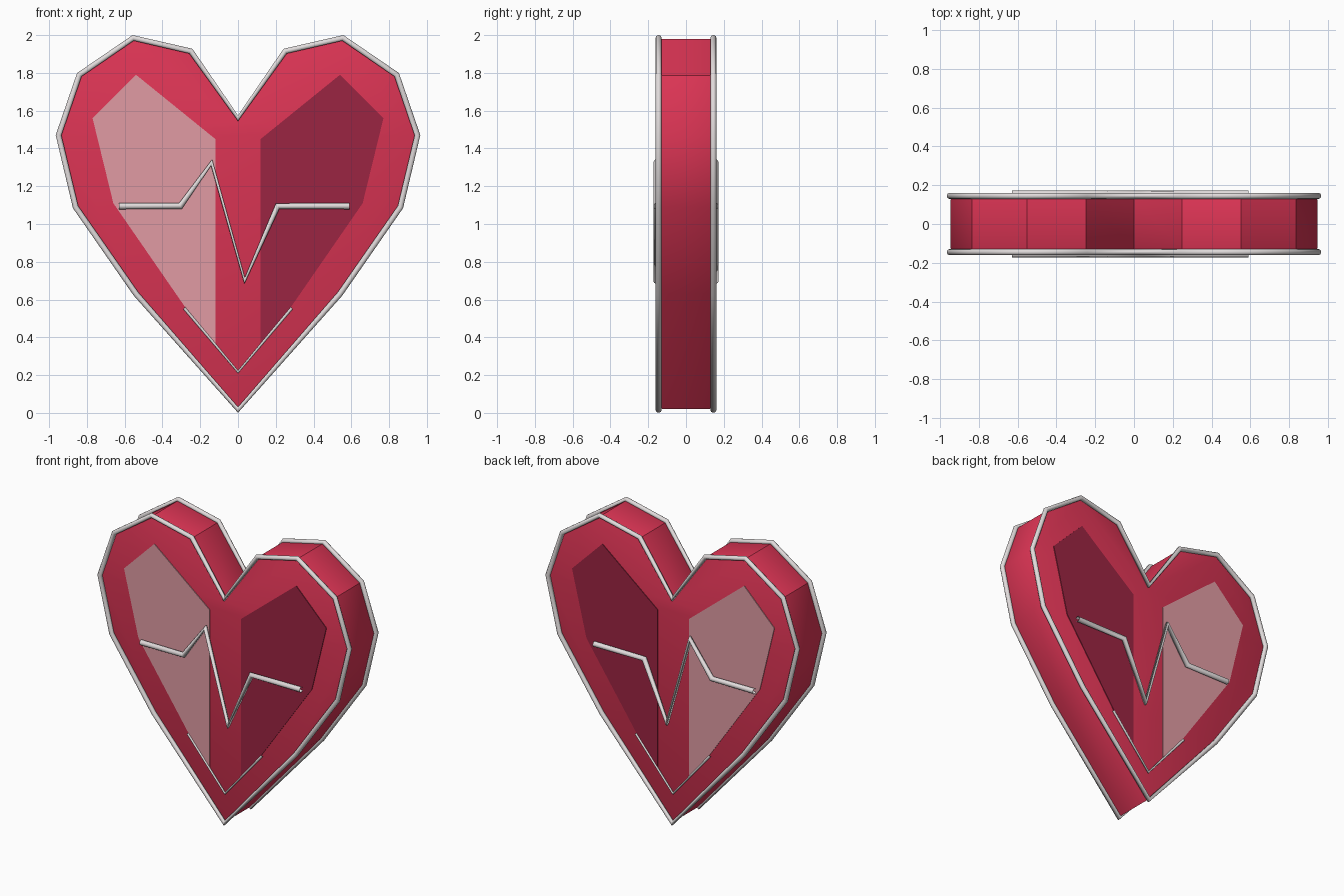
import bpy, bmesh

if "Cube" in bpy.data.objects:
    bpy.data.objects.remove(bpy.data.objects["Cube"])


def material(name, rgb):
    m = bpy.data.materials.new(name)
    m.diffuse_color = (*rgb, 1)
    m.use_nodes = True
    m.node_tree.nodes["Principled BSDF"].inputs["Base Color"].default_value = m.diffuse_color
    return m


RED = material("red", (0.72, 0.035, 0.09))
PINK = material("pale_pink", (0.75, 0.33, 0.37))
WINE = material("wine", (0.33, 0.018, 0.055))
SILVER = material("silver", (0.75, 0.71, 0.71))


def slab(name, pts, y0, y1, mat, bevel=0):
    """Extrude an xz profile between two y values."""
    bm = bmesh.new()
    face = bm.faces.new([bm.verts.new((x, y0, z)) for x, z in pts])
    ext = bmesh.ops.extrude_face_region(bm, geom=[face])
    verts = [v for v in ext["geom"] if isinstance(v, bmesh.types.BMVert)]
    bmesh.ops.translate(bm, verts=verts, vec=(0, y1 - y0, 0))
    bmesh.ops.recalc_face_normals(bm, faces=bm.faces)
    if bevel:
        rim = [e for e in bm.edges if abs(e.verts[0].co.y - e.verts[1].co.y) < 1e-5]
        bmesh.ops.bevel(bm, geom=rim, offset=bevel, segments=2, profile=0.5, affect='EDGES')
    me = bpy.data.meshes.new(name)
    bm.to_mesh(me)
    bm.free()
    me.materials.append(mat)
    ob = bpy.data.objects.new(name, me)
    bpy.context.collection.objects.link(ob)
    return ob


def tube(name, pts, y, radius, closed=False):
    """Round wire along an xz polyline."""
    cu = bpy.data.curves.new(name, 'CURVE')
    cu.dimensions = '3D'
    cu.bevel_depth = radius
    cu.bevel_resolution = 3
    sp = cu.splines.new('POLY')
    sp.points.add(len(pts) - 1)
    for p, (x, z) in zip(sp.points, pts):
        p.co = (x, y, z, 1)
    sp.use_cyclic_u = closed
    cu.materials.append(SILVER)
    bpy.context.collection.objects.link(bpy.data.objects.new(name, cu))


# Heart outline: right half, mirrored to the left
half = [(0.54, 0.63), (0.86, 1.09), (0.95, 1.47), (0.84, 1.79), (0.555, 1.985), (0.25, 1.915)]
heart = [(0, 0.016)] + half + [(0, 1.56)] + [(-x, z) for x, z in reversed(half)]

# Thick heart body
body = slab("heart_body", [(x * 0.995, 1 + (z - 1) * 0.995) for x, z in heart],
            -0.135, 0.135, RED, bevel=0.01)
bpy.context.view_layer.objects.active = body
body.select_set(True)
bpy.ops.object.shade_smooth_by_angle()

panel = [(0.12, 0.36), (0.28, 0.56), (0.66, 1.11), (0.77, 1.56), (0.54, 1.79), (0.12, 1.45)]
pulse = [(-0.63, 1.095), (-0.305, 1.095), (-0.14, 1.325), (0.035, 0.70), (0.21, 1.095), (0.59, 1.095)]
chevron = [(-0.285, 0.555), (0, 0.217), (0.285, 0.555)]

# Same trim and inlays on the front and back
for side, s in (("front", -1), ("back", 1)):
    tube(f"{side}_rim", heart, s * 0.145, 0.016, closed=True)
    slab(f"{side}_light_panel", [(-x, z) for x, z in panel], s * 0.13, s * 0.14, PINK)
    slab(f"{side}_dark_panel", panel, s * 0.13, s * 0.14, WINE)
    tube(f"{side}_pulse_line", pulse, s * 0.155, 0.018)
    tube(f"{side}_chevron", chevron, s * 0.14, 0.008)
